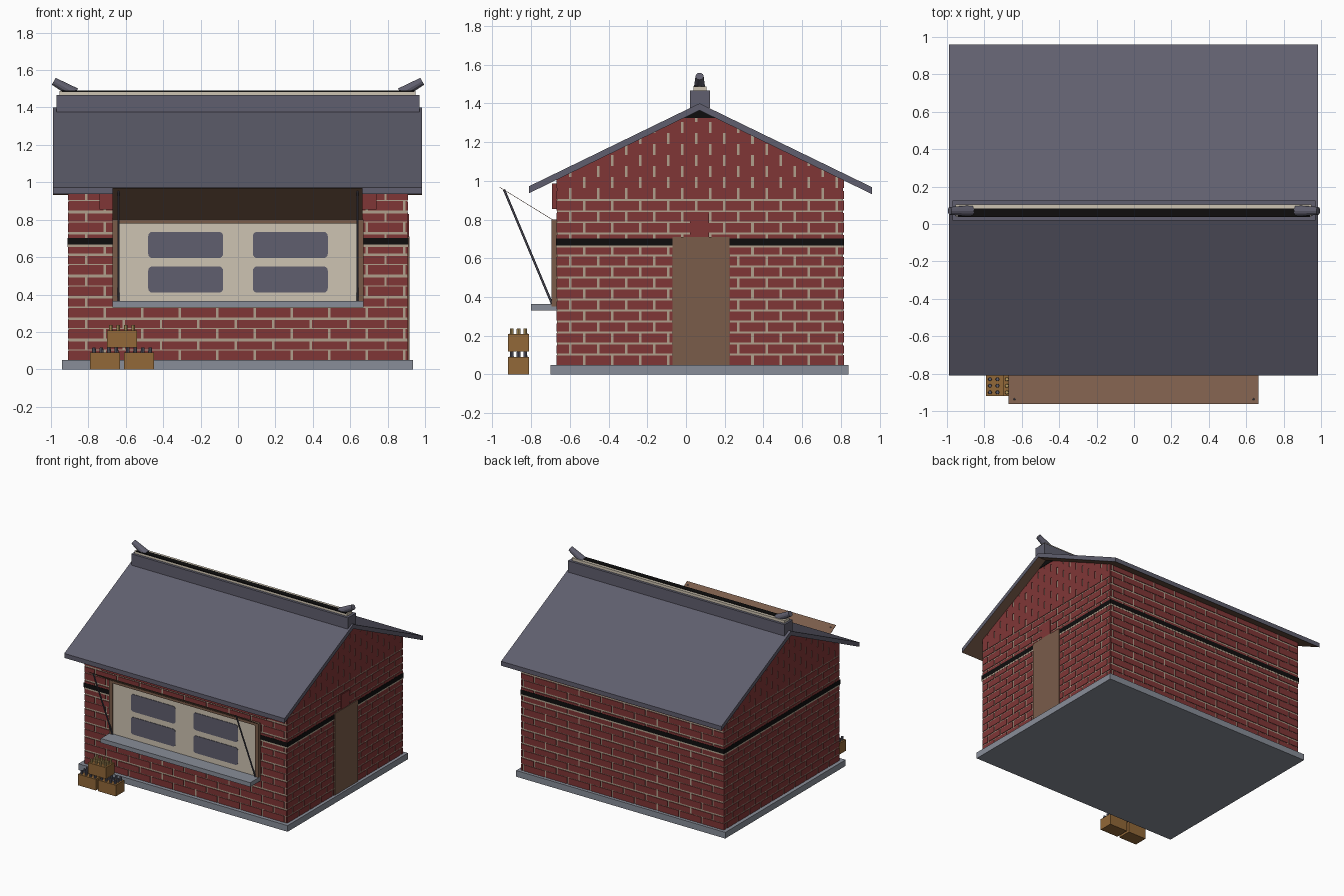
import bpy, bmesh, math
from mathutils import Vector, Matrix

cube = bpy.data.objects.get("Cube")
if cube:
    bpy.data.objects.remove(cube, do_unlink=True)


def material(name, rgb):
    lin = [((c / 255 + 0.055) / 1.055) ** 2.4 for c in rgb] + [1]
    m = bpy.data.materials.new(name)
    m.use_nodes = True
    m.diffuse_color = lin
    m.node_tree.nodes["Principled BSDF"].inputs["Base Color"].default_value = lin
    return m


BRICK = material("brick red", (128, 54, 54))
MORTAR = material("mortar tan", (176, 160, 140))
SLATE = material("slate", (96, 95, 110))
STONE = material("grey stone", (136, 141, 152))
WOOD = material("brown wood", (122, 92, 74))
CREAM = material("cream paint", (206, 196, 178))
BLACK = material("black", (14, 13, 13))
CRATE = material("crate wood", (146, 104, 56))
CAP = material("bottle tan", (190, 160, 100))

# House dimensions
WX, Y0, Y1, FLOOR = 0.905, -0.665, 0.81, 0.05
RIDGE_Y, RIDGE_Z, SLOPE, THICK = 0.07, 1.40, 0.486, 0.036


def finish(name, bm, *mats):
    bmesh.ops.recalc_face_normals(bm, faces=bm.faces)
    me = bpy.data.meshes.new(name)
    bm.to_mesh(me)
    bm.free()
    for m in mats:
        me.materials.append(m)
    ob = bpy.data.objects.new(name, me)
    bpy.context.collection.objects.link(ob)
    return ob


def add_box(bm, x, y, z):
    size = Matrix.Diagonal((x[1] - x[0], y[1] - y[0], z[1] - z[0], 1))
    mid = Matrix.Translation((sum(x) / 2, sum(y) / 2, sum(z) / 2))
    bmesh.ops.create_cube(bm, size=1, matrix=mid @ size)


def box(name, x, y, z, mat):
    bm = bmesh.new()
    add_box(bm, x, y, z)
    return finish(name, bm, mat)


def add_rod(bm, a, b, r1, r2, sides):
    a, b = Vector(a), Vector(b)
    d = b - a
    mat = Matrix.Translation((a + b) / 2) @ d.to_track_quat('Z', 'Y').to_matrix().to_4x4()
    bmesh.ops.create_cone(bm, cap_ends=True, segments=sides, radius1=r1, radius2=r2,
                          depth=d.length, matrix=mat)


def prism(bm, points, x0, x1):
    """Extrude a y-z outline along x."""
    face = bm.faces.new([bm.verts.new((x0, y, z)) for y, z in points])
    out = bmesh.ops.extrude_face_region(bm, geom=[face])
    verts = [v for v in out["geom"] if isinstance(v, bmesh.types.BMVert)]
    bmesh.ops.translate(bm, verts=verts, vec=(x1 - x0, 0, 0))


def under_roof(y):
    return RIDGE_Z - THICK - SLOPE * abs(y - RIDGE_Y)


# Plinth and mortar wall core
box("plinth", (-0.94, 0.935), (-0.70, 0.84), (0, FLOOR), STONE)
bm = bmesh.new()
prism(bm, [(Y0, FLOOR), (Y1, FLOOR), (Y1, under_roof(Y1)),
           (RIDGE_Y, under_roof(RIDGE_Y)), (Y0, under_roof(Y0))], -WX, WX)
finish("wall_core", bm, MORTAR)


# Brick facing, trimmed to the roof slopes
def brick_wall(name, place, u0, u1, top, length, gable):
    bm = bmesh.new()
    row_h, rows = 0.057, math.ceil((top - FLOOR) / 0.057)
    for row in range(rows):
        z = FLOOR + row * row_h
        if gable:
            joint = 0.01 if z < 0.85 else 0
        else:
            joint = 0.014 if row % 2 else 0.006
        u = u0 - (length / 2 if row % 2 else 0)
        while u < u1:
            a, b = max(u, u0), min(u + length - 0.013, u1)
            if b - a > 0.01:
                place(bm, (a, b), (z, z + row_h - joint))
            u += length
    for side in (-1, 1):
        bmesh.ops.bisect_plane(bm, geom=bm.verts[:] + bm.edges[:] + bm.faces[:],
                               plane_co=(0, RIDGE_Y, under_roof(RIDGE_Y)),
                               plane_no=(0, side * SLOPE, 1), clear_outer=True)
    finish(name, bm, BRICK)


D = 0.005
brick_wall("front_bricks", lambda bm, u, z: add_box(bm, u, (Y0 - D, Y0 + D), z),
           -WX, WX, 1.02, 0.2, False)
brick_wall("back_bricks", lambda bm, u, z: add_box(bm, u, (Y1 - D, Y1 + D), z),
           -WX, WX, 1.02, 0.2, False)
brick_wall("left_bricks", lambda bm, u, z: add_box(bm, (WX - D, WX + D), u, z),
           Y0, Y1, 1.37, 0.145, True)
brick_wall("right_bricks", lambda bm, u, z: add_box(bm, (-WX - D, -WX + D), u, z),
           Y0, Y1, 1.37, 0.145, True)

# Bands around the house
for name, z, out, mat in (("mortar_band", (0.655, 0.67), 0.006, MORTAR),
                          ("black_band", (0.667, 0.703), 0.007, BLACK)):
    box(name, (-WX - out, WX + out), (Y0 - out, Y1 + out), z, mat)

# Dark vents under the ridge
bm = bmesh.new()
prism(bm, [(RIDGE_Y - 0.08, 1.325), (RIDGE_Y + 0.08, 1.325), (RIDGE_Y, 1.365)],
      -WX - 0.008, WX + 0.008)
finish("gable_vents", bm, BLACK)

# Roof slopes with wooden undersides
bm = bmesh.new()
for eave in (-0.81, 0.96):
    drop = RIDGE_Z - SLOPE * abs(eave - RIDGE_Y)
    prism(bm, [(RIDGE_Y, RIDGE_Z), (eave, drop), (eave, drop - THICK),
               (RIDGE_Y, RIDGE_Z - THICK)], -0.99, 0.985)
bmesh.ops.recalc_face_normals(bm, faces=bm.faces)
for f in bm.faces:
    f.material_index = 1 if f.normal.z < -0.5 else 0
finish("roof", bm, SLATE, WOOD)

# Ridge with cap strip and horns
box("ridge_beam", (-0.97, 0.97), (0.02, 0.125), (1.375, 1.467), SLATE)
box("ridge_cap", (-0.955, 0.95), (0.04, 0.105), (1.467, 1.488), CREAM)
box("ridge_gutter", (-0.94, 0.94), (0.038, 0.082), (1.484, 1.491), BLACK)
bm = bmesh.new()
for s in (-1, 1):
    add_rod(bm, (s * 0.87, RIDGE_Y, 1.475), (s * 0.985, RIDGE_Y, 1.54), 0.03, 0.021, 12)
finish("ridge_horns", bm, SLATE)

# Door on the left side
box("door", (0.88, 0.917), (-0.07, 0.225), (FLOOR, 0.71), WOOD)
box("door_lintel", (0.88, 0.914), (0.02, 0.12), (0.71, 0.83), BRICK)

# Serving window
box("window_panel", (-0.65, 0.65), (-0.683, -0.64), (0.35, 0.785), CREAM)
bm = bmesh.new()
for s in (-1, 1):
    add_box(bm, sorted((s * 0.64, s * 0.67)), (-0.695, -0.64), (0.35, 0.80))
add_box(bm, (-0.64, 0.64), (-0.695, -0.64), (0.78, 0.80))
finish("window_frame", bm, WOOD)
box("window_lintel", (-0.74, 0.74), (-0.692, -0.64), (0.855, 0.985), BRICK)
box("window_sill", (-0.67, 0.67), (-0.80, -0.64), (0.33, 0.365), STONE)


# Rounded window panes
def rounded_pane(bm, x, z, r):
    verts = []
    for quarter, (cx, cz) in enumerate(((x[1] - r, z[1] - r), (x[0] + r, z[1] - r),
                                        (x[0] + r, z[0] + r), (x[1] - r, z[0] + r))):
        for step in range(5):
            a = (quarter + step / 4) * math.pi / 2
            verts.append(bm.verts.new((cx + r * math.cos(a), -0.687, cz + r * math.sin(a))))
    face = bm.faces.new(verts)
    out = bmesh.ops.extrude_face_region(bm, geom=[face])
    bmesh.ops.translate(bm, vec=(0, 0.005, 0),
                        verts=[v for v in out["geom"] if isinstance(v, bmesh.types.BMVert)])


bm = bmesh.new()
for x in ((-0.48, -0.08), (0.08, 0.48)):
    for z in ((0.41, 0.55), (0.595, 0.735)):
        rounded_pane(bm, x, z, 0.022)
finish("window_panes", bm, SLATE)

# Raised flap and its struts
bm = bmesh.new()
prism(bm, [(-0.685, 0.795), (-0.963, 0.966), (-0.963, 0.969), (-0.685, 0.798)], -0.67, 0.665)
finish("window_flap", bm, WOOD)
bm = bmesh.new()
for s in (-1, 1):
    add_rod(bm, (s * 0.64, -0.69, 0.36), (s * 0.64, -0.94, 0.955), 0.006, 0.006, 6)
finish("flap_struts", bm, SLATE)


# Bottle crates, two below and one stacked
def crate(name, x, z, cap):
    box(name, (x, x + 0.16), (-0.92, -0.81), (z, z + 0.09), CRATE)
    bm = bmesh.new()
    for i in range(4):
        for j in range(3):
            px, py = x + 0.02 + i * 0.04, -0.9 + j * 0.035
            add_rod(bm, (px, py, z + 0.08), (px, py, z + 0.118), 0.011, 0.009, 8)
    finish(name + "_bottles", bm, cap)


crate("crate_right", -0.79, 0, SLATE)
crate("crate_left", -0.61, 0, SLATE)
crate("crate_top", -0.70, 0.118, CAP)
